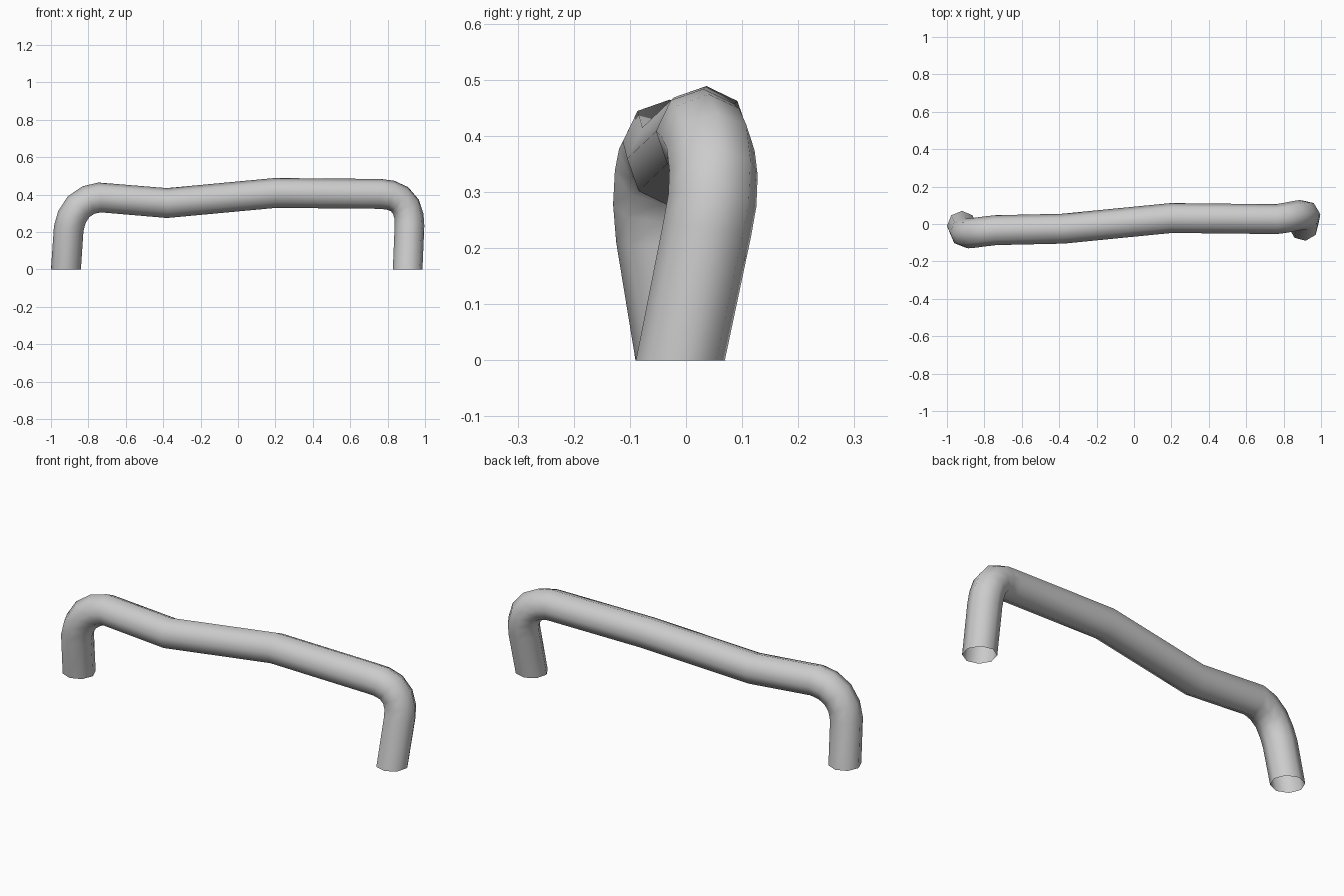
import bpy, bmesh, math
from mathutils import Vector

cube = bpy.data.objects.get("Cube")
if cube:
    bpy.data.objects.remove(cube, do_unlink=True)

SIDES, RADIUS = 8, 0.08

# Centre line: right foot, right bend, wavy grip bar, left bend, left foot
path = [Vector(p) for p in (
    (-.92, -.01, 0), (-.905, -.045, .22), (-.888, -.05, .28), (-.853, -.047, .335),
    (-.8, -.04, .371), (-.74, -.033, .385), (-.38, -.025, .355), (.2, .032, .409),
    (.76, .026, .404), (.815, .034, .397), (.863, .044, .376), (.898, .049, .335),
    (.914, .047, .285), (.917, .038, .235), (.907, -.01, 0))]

# Direction of the bar at each point; the feet are cut level
tangents = [Vector((0, 0, 1))]
for a, b, c in zip(path, path[1:], path[2:]):
    tangents.append(((b - a).normalized() + (c - b).normalized()).normalized())
tangents.append(Vector((0, 0, -1)))

# Sweep an octagon along the centre line, leaving both feet open
bm = bmesh.new()
rings = []
side = Vector((1, 0, 0))
previous = tangents[0]
for point, tangent in zip(path, tangents):
    side = previous.rotation_difference(tangent) @ side
    side = (side - tangent * side.dot(tangent)).normalized()
    up = tangent.cross(side)
    previous = tangent
    angles = [math.tau * i / SIDES for i in range(SIDES)]
    rings.append([bm.verts.new(point + RADIUS * (side * math.cos(t) + up * math.sin(t)))
                  for t in angles])
for low, high in zip(rings, rings[1:]):
    for i in range(SIDES):
        j = (i + 1) % SIDES
        bm.faces.new((low[i], low[j], high[j], high[i])).smooth = True

mesh = bpy.data.meshes.new("handle_bar")
bm.to_mesh(mesh)
bm.free()
handle = bpy.data.objects.new("handle_bar", mesh)
bpy.context.collection.objects.link(handle)

# Plain light grey
grey = bpy.data.materials.new("light_grey")
grey.use_nodes = True
colour = (.6, .6, .6, 1)
grey.diffuse_color = colour
grey.node_tree.nodes["Principled BSDF"].inputs["Base Color"].default_value = colour
mesh.materials.append(grey)
